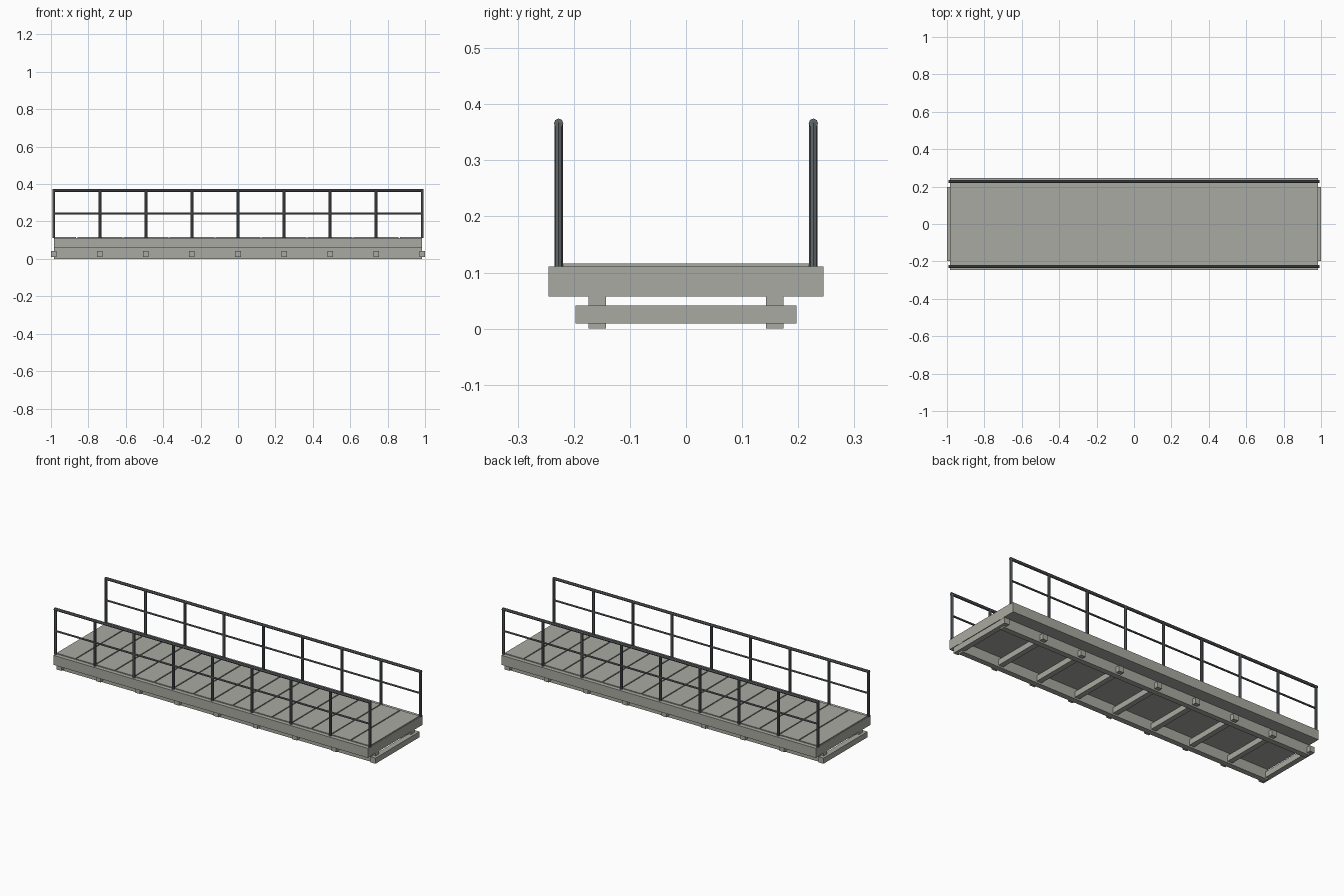
import bpy, math
from mathutils import Vector

if "Cube" in bpy.data.objects:
    bpy.data.objects.remove(bpy.data.objects["Cube"])


def material(name, rgb):
    m = bpy.data.materials.new(name)
    m.diffuse_color = (*rgb, 1)
    m.use_nodes = True
    m.node_tree.nodes["Principled BSDF"].inputs["Base Color"].default_value = m.diffuse_color
    return m


CONCRETE = material("warm grey concrete", (0.40, 0.40, 0.36))
STEEL = material("dark grey steel", (0.12, 0.135, 0.145))


def box(name, x, y, z, mat):
    """Box given by its min/max extent on each axis."""
    bpy.ops.mesh.primitive_cube_add(size=1, location=[(a + b) / 2 for a, b in (x, y, z)])
    o = bpy.context.object
    o.name = name
    o.scale = [b - a for a, b in (x, y, z)]
    bpy.ops.object.transform_apply(location=False, rotation=False, scale=True)
    o.data.materials.append(mat)


def tube(name, start, end, radius, mat):
    """Eight-sided tube, with flats facing the axes."""
    a, b = Vector(start), Vector(end)
    bpy.ops.mesh.primitive_cylinder_add(vertices=8, radius=radius, depth=(b - a).length,
                                        location=(a + b) / 2)
    o = bpy.context.object
    o.name = name
    spin = Vector((0, 0, 1)).rotation_difference(b - a).to_matrix().to_4x4()
    o.data.transform(spin)
    o.data.materials.append(mat)


HALF = 0.985
BAYS = 8
STEP = 2 * HALF / BAYS
RAIL_Y = 0.227

# Deck slab
box("deck_slab", (-HALF, HALF), (-0.245, 0.245), (0.057, 0.111), CONCRETE)

# Walking planks with narrow gaps
PLANKS = 16
pitch = 2 * HALF / PLANKS
for i in range(PLANKS):
    x = -HALF + i * pitch
    box("deck_plank", (x + 0.003, x + pitch - 0.003), (-0.222, 0.222), (0.111, 0.116), CONCRETE)

# Cross beams under the deck
for i in range(BAYS + 1):
    x = -HALF + i * STEP
    box("cross_beam", (x - 0.015, x + 0.015), (-0.197, 0.197), (0.009, 0.041), CONCRETE)

for side in (-1, 1):
    # Long girder
    box("girder", (-HALF, HALF), (side * 0.1585 - 0.0155, side * 0.1585 + 0.0155),
        (0, 0.057), CONCRETE)
    # Railing
    y = side * RAIL_Y
    for i in range(BAYS + 1):
        x = -HALF + i * STEP
        tube("railing_post", (x, y, 0.111), (x, y, 0.367), 0.0078, STEEL)
    tube("handrail", (-HALF - 0.006, y, 0.366), (HALF + 0.006, y, 0.366), 0.0084, STEEL)
    tube("middle_rail", (-HALF, y, 0.243), (HALF, y, 0.243), 0.0052, STEEL)
